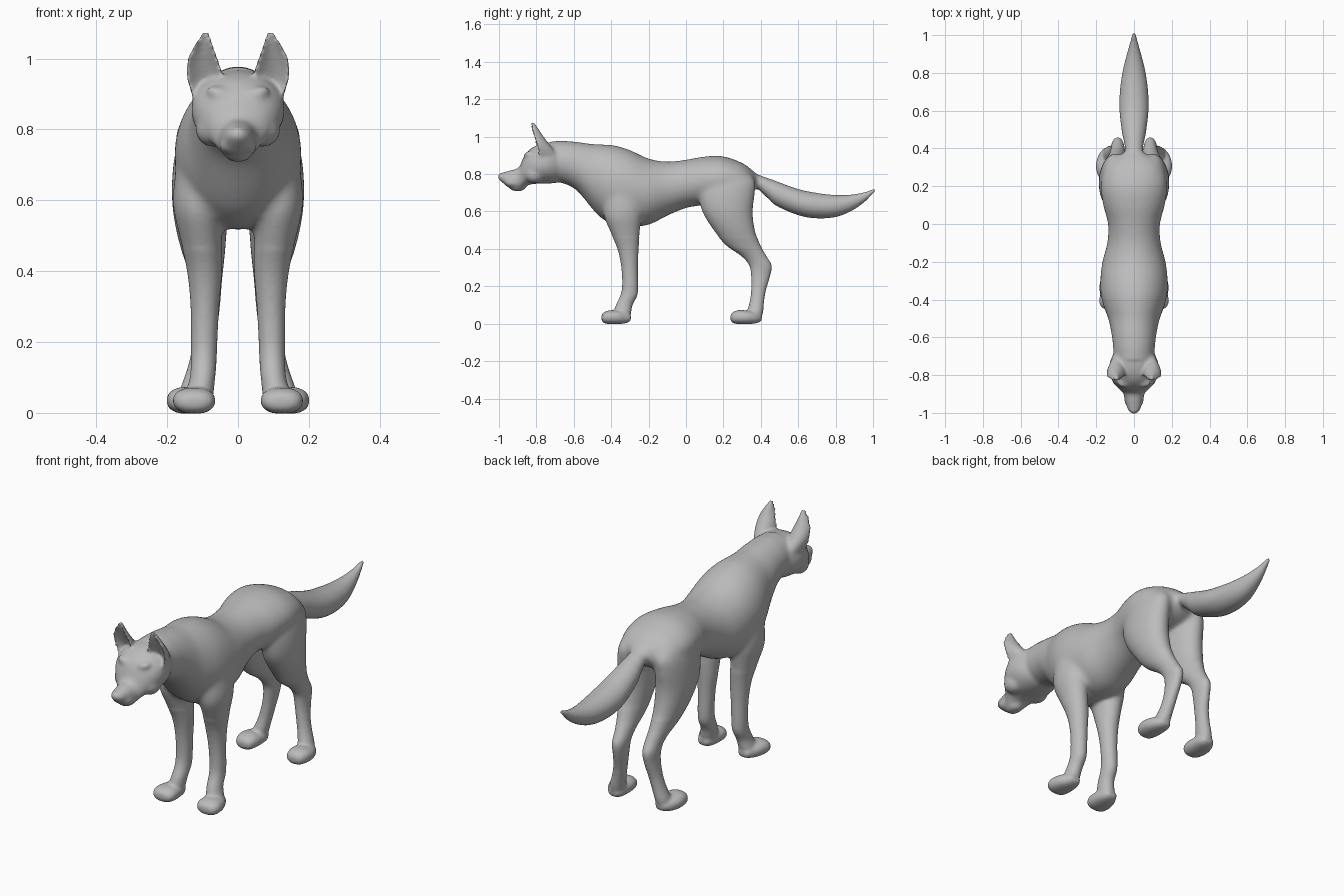
import bpy, bmesh, math
from mathutils import Matrix

fur = bpy.data.materials.new("grey_fur")
fur.diffuse_color = (0.5, 0.5, 0.5, 1)
parts = []


def add(name, bm):
    bmesh.ops.recalc_face_normals(bm, faces=bm.faces)
    me = bpy.data.meshes.new(name)
    bm.to_mesh(me)
    bm.free()
    ob = bpy.data.objects.new(name, me)
    bpy.context.collection.objects.link(ob)
    parts.append(ob)


def spline(rows, steps=5):
    """Smooth interpolation through the section rows."""
    out = []
    for i in range(len(rows) - 1):
        p0, p1, p2 = rows[max(i - 1, 0)], rows[i], rows[i + 1]
        p3 = rows[min(i + 2, len(rows) - 1)]
        for k in range(steps):
            t = k / steps
            out.append([0.5 * (2 * b + (c - a) * t + (2 * a - 5 * b + 4 * c - d) * t * t
                               + (3 * b - a - 3 * c + d) * t ** 3)
                        for a, b, c, d in zip(p0, p1, p2, p3)])
    return out + [list(rows[-1])]


def loft(name, axis, rows, side=1, power=2.0, cup=False, n=32):
    """Rows are (position, x_min, x_max, other_min, other_max) along Y or Z."""
    bm = bmesh.new()
    rings = []
    for t, a0, a1, b0, b1 in spline(rows):
        ring = []
        for k in range(n):
            ang = 2 * math.pi * k / n
            c, s = math.cos(ang), math.sin(ang)
            c = math.copysign(abs(c) ** (2 / power), c)
            s = math.copysign(abs(s) ** (2 / power), s)
            if cup:  # crescent section, hollow towards the front
                s = 2 * s - 1 if s > 0 else 0.8 * s * s - 1
            x = side * ((a0 + a1) / 2 + c * (a1 - a0) / 2)
            b = (b0 + b1) / 2 + s * (b1 - b0) / 2
            ring.append(bm.verts.new((x, t, b) if axis == 'Y' else (x, b, t)))
        rings.append(ring)
    for r, q in zip(rings, rings[1:]):
        for k in range(n):
            bm.faces.new((r[k], r[(k + 1) % n], q[(k + 1) % n], q[k]))
    bm.faces.new(rings[0])
    bm.faces.new(rings[-1])
    add(name, bm)


def blob(name, loc, size, rot=0):
    bm = bmesh.new()
    m = Matrix.Translation(loc) @ Matrix.Rotation(rot, 4, 'Y') @ Matrix.Diagonal((*size, 1))
    bmesh.ops.create_uvsphere(bm, u_segments=24, v_segments=16, radius=1, matrix=m)
    add(name, bm)


def centred(rows):
    return [(y, -w, w, lo, hi) for y, w, lo, hi in rows]


# torso and neck: y, half width, bottom, top
loft("torso", 'Y', centred([
    (0.378, .05, .73, .80), (0.35, .105, .70, .825), (0.30, .155, .675, .86), (0.2, .176, .652, .895),
    (0.1, .164, .635, .894), (0, .138, .618, .877), (-0.1, .142, .577, .867),
    (-0.2, .168, .528, .883), (-0.3, .179, .517, .929), (-0.38, .176, .523, .953),
    (-0.45, .156, .562, .959), (-0.5, .137, .612, .961), (-0.58, .12, .708, .972),
    (-0.65, .111, .748, .977), (-0.72, .105, .76, .975)]))

# head and muzzle
loft("head", 'Y', centred([
    (-0.66, .09, .76, .965), (-0.70, .116, .752, .968), (-0.75, .131, .748, .966),
    (-0.80, .128, .748, .953), (-0.84, .109, .742, .928), (-0.868, .085, .728, .893),
    (-0.895, .058, .712, .835), (-0.94, .046, .722, .82), (-0.975, .036, .748, .81),
    (-0.995, .024, .765, .803), (-1.006, .01, .777, .795)]), power=2.1)
blob("nose", (0, -.98, .79), (.026, .026, .019))
blob("chin", (0, -.90, .73), (.038, .045, .023))

# tail
loft("tail", 'Y', centred([
    (0.27, .035, .75, .84), (0.36, .043, .735, .805), (0.42, .053, .685, .787),
    (0.48, .063, .632, .763), (0.6, .077, .58, .72), (0.7, .075, .563, .699),
    (0.8, .062, .57, .688), (0.88, .043, .60, .69), (0.95, .024, .646, .702),
    (0.99, .014, .685, .716), (1.009, .008, .702, .722)]))

for side, tag in ((1, "right"), (-1, "left")):
    # brow, cheek and lip masses
    blob("brow_" + tag, (side * .047, -.838, .897), (.045, .03, .022), -side * .35)
    blob("cheek_" + tag, (side * .07, -.81, .80), (.05, .055, .05))
    blob("lip_" + tag, (side * .026, -.92, .755), (.027, .05, .026))

    # ear: z, x range, y range
    loft("ear_" + tag, 'Z', [
        (.86, .06, .115, -.79, -.70), (.90, .052, .132, -.797, -.692),
        (.94, .046, .144, -.802, -.715), (.975, .048, .147, -.81, -.742),
        (1.01, .06, .139, -.82, -.768), (1.04, .071, .122, -.829, -.787),
        (1.065, .078, .106, -.833, -.803), (1.078, .083, .098, -.833, -.81)], side, cup=True)

    # front leg and paw
    loft("front_leg_" + tag, 'Z', [
        (.84, .06, .12, -.39, -.29), (.74, .04, .165, -.43, -.25), (.64, .04, .182, -.44, -.235),
        (.57, .042, .182, -.438, -.237), (.5, .045, .166, -.41, -.245), (.4, .045, .144, -.367, -.253),
        (.3, .053, .134, -.346, -.257), (.2, .058, .133, -.342, -.256),
        (.15, .06, .133, -.352, -.26), (.1, .064, .136, -.375, -.285),
        (.05, .07, .15, -.39, -.295), (.015, .08, .15, -.39, -.305)], side)
    loft("front_paw_" + tag, 'Y', [
        (-.452, .10, .15, .02, .045), (-.44, .075, .173, .004, .06), (-.41, .064, .184, -.002, .071),
        (-.36, .066, .176, -.002, .07), (-.32, .075, .155, .003, .06),
        (-.295, .09, .14, .015, .045)], side, power=2.3)

    # hind leg and paw
    loft("hind_leg_" + tag, 'Z', [
        (.85, .06, .12, .15, .29), (.77, .03, .166, .10, .367), (.7, .028, .183, .07, .37),
        (.6, .026, .187, .085, .358), (.5, .032, .172, .146, .37), (.42, .04, .147, .213, .398),
        (.36, .046, .128, .297, .432), (.31, .05, .122, .338, .459), (.25, .057, .121, .348, .449),
        (.18, .068, .13, .348, .428), (.12, .08, .145, .341, .418),
        (.06, .092, .165, .325, .412), (.015, .10, .165, .32, .40)], side)
    loft("hind_paw_" + tag, 'Y', [
        (.238, .12, .165, .02, .045), (.25, .10, .187, .004, .062), (.285, .09, .2, -.002, .073),
        (.33, .089, .2, -.002, .07), (.375, .093, .182, .002, .062),
        (.405, .11, .155, .015, .045)], side, power=2.3)

# fuse all parts into one smooth skin
bpy.ops.object.select_all(action='DESELECT')
for ob in parts:
    ob.select_set(True)
body = parts[0]
bpy.context.view_layer.objects.active = body
bpy.ops.object.join()
body.name = "wolf_body"
mod = body.modifiers.new("fuse", 'REMESH')
mod.mode = 'VOXEL'
mod.voxel_size = 0.007
bpy.ops.object.modifier_apply(modifier=mod.name)

# blend shoulders, haunches and tail root more than the fine parts
trunk = body.vertex_groups.new(name="trunk")
face = body.vertex_groups.new(name="face")
trunk.add([v.index for v in body.data.vertices
           if v.co.z > .46 and -.64 < v.co.y < .46], 1, 'REPLACE')
face.add([v.index for v in body.data.vertices
          if v.co.y < -.64 and v.co.z < .93], 1, 'REPLACE')
for group, count in (("trunk", 45), ("face", 10), ("", 7)):
    mod = body.modifiers.new("soften", 'SMOOTH')
    mod.factor = 0.5
    mod.iterations = count
    mod.vertex_group = group
    bpy.ops.object.modifier_apply(modifier=mod.name)
body.data.materials.clear()
body.data.materials.append(fur)
bpy.ops.object.shade_smooth()
